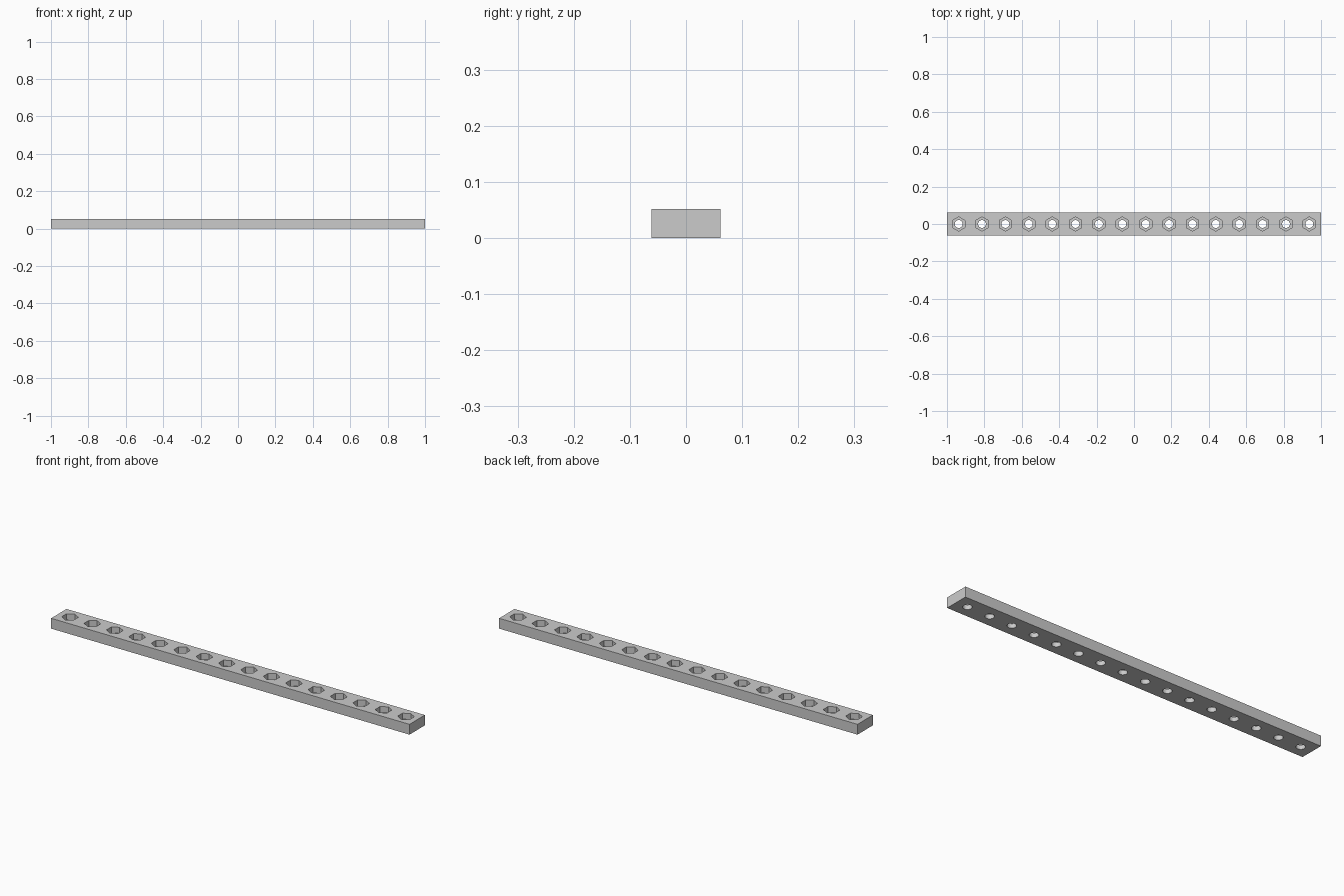
import bpy, bmesh, math
from mathutils import Matrix

if "Cube" in bpy.data.objects:
    bpy.data.objects.remove(bpy.data.objects["Cube"])

COUNT, PITCH = 16, 0.125
WIDTH, HEIGHT = 0.123, 0.052
FLOOR = 0.022          # bottom of the nut pockets
xs = [(i - (COUNT - 1) / 2) * PITCH for i in range(COUNT)]

def make_object(name, bm):
    bmesh.ops.recalc_face_normals(bm, faces=bm.faces[:])
    me = bpy.data.meshes.new(name)
    bm.to_mesh(me)
    bm.free()
    ob = bpy.data.objects.new(name, me)
    bpy.context.collection.objects.link(ob)
    return ob

def prisms(name, sides, radius, z0, z1, turn):
    bm = bmesh.new()
    for x in xs:
        m = Matrix.Translation((x, 0, (z0 + z1) / 2)) @ Matrix.Rotation(turn, 4, 'Z')
        bmesh.ops.create_cone(bm, cap_ends=True, segments=sides, radius1=radius,
                              radius2=radius, depth=z1 - z0, matrix=m)
    return make_object(name, bm)

# Long rectangular strip
bm = bmesh.new()
bmesh.ops.create_cube(bm, size=1, matrix=Matrix.Translation((0, 0, HEIGHT / 2))
                      @ Matrix.Diagonal((COUNT * PITCH, WIDTH, HEIGHT, 1)))
strip = make_object("nut_holder_strip", bm)

# Hexagonal pockets above round through holes
cutters = [prisms("hex_pocket_cutter", 6, 0.038, FLOOR, HEIGHT + 0.02, 0),
           prisms("screw_hole_cutter", 24, 0.021, -0.02, FLOOR + 0.01, 0)]
for c in cutters:
    mod = strip.modifiers.new(c.name, 'BOOLEAN')
    mod.operation = 'DIFFERENCE'
    mod.solver = 'EXACT'
    mod.object = c

# Apply the cuts and drop the cutters
bpy.context.view_layer.objects.active = strip
for mod in list(strip.modifiers):
    bpy.ops.object.modifier_apply(modifier=mod.name)
for c in cutters:
    bpy.data.objects.remove(c)
